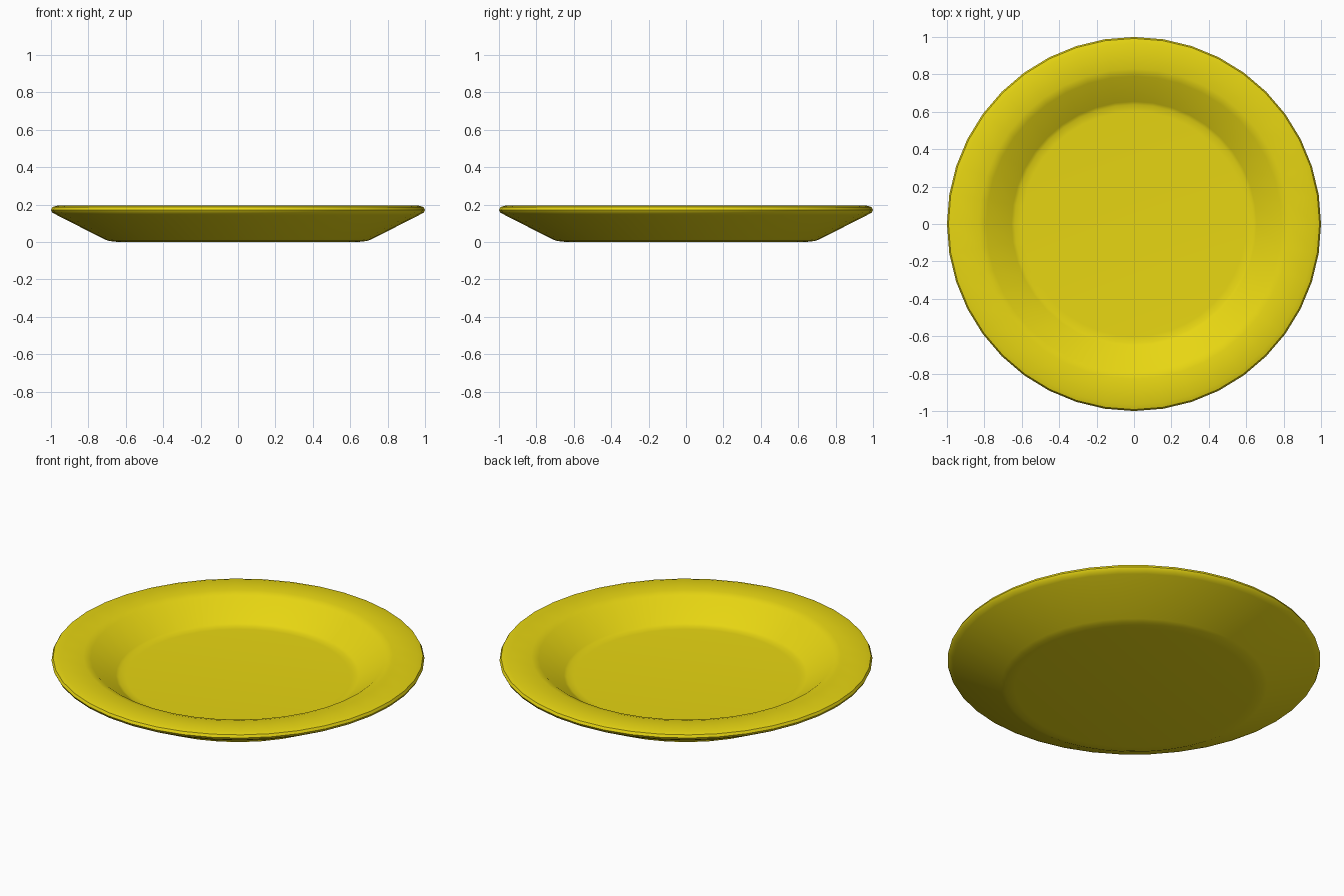
import bpy, bmesh, math

cube = bpy.data.objects.get("Cube")
if cube:
    bpy.data.objects.remove(cube, do_unlink=True)

SIDES = 40

# Flat yellow glaze
yellow = bpy.data.materials.new("yellow")
yellow.use_nodes = True
color = (0.8, 0.67, 0.006, 1)
yellow.diffuse_color = color
yellow.node_tree.nodes["Principled BSDF"].inputs["Base Color"].default_value = color

# Cross-section (radius, height) from underside, round the rim, to the well
profile = [
    (0.64, 0.0), (0.69, 0.006), (0.715, 0.015),   # base edge
    (0.97, 0.145), (0.993, 0.158), (1.0, 0.172),  # outer wall and lip
    (0.992, 0.187), (0.965, 0.195),               # rounded rim
    (0.83, 0.195), (0.79, 0.183),                 # flat rim, soft inner edge
    (0.655, 0.08), (0.638, 0.072), (0.6, 0.07),   # inner slope and well
]


def add_ring(bm, radius, height):
    angles = [math.tau * i / SIDES for i in range(SIDES)]
    return [bm.verts.new((radius * math.cos(a), radius * math.sin(a), height))
            for a in angles]


# Plate body: rings joined by quads, closed by a flat disc at each end
bm = bmesh.new()
rings = [add_ring(bm, r, z) for r, z in profile]
for low, high in zip(rings, rings[1:]):
    for i in range(SIDES):
        j = (i + 1) % SIDES
        bm.faces.new((low[i], low[j], high[j], high[i]))
bm.faces.new(rings[0][::-1])
bm.faces.new(rings[-1])
bmesh.ops.recalc_face_normals(bm, faces=bm.faces)

mesh = bpy.data.meshes.new("plate")
bm.to_mesh(mesh)
bm.free()
mesh.materials.append(yellow)
plate = bpy.data.objects.new("plate", mesh)
bpy.context.collection.objects.link(plate)

# Smooth shading
bpy.ops.object.select_all(action="DESELECT")
plate.select_set(True)
bpy.context.view_layer.objects.active = plate
bpy.ops.object.shade_smooth_by_angle(angle=math.radians(40))
